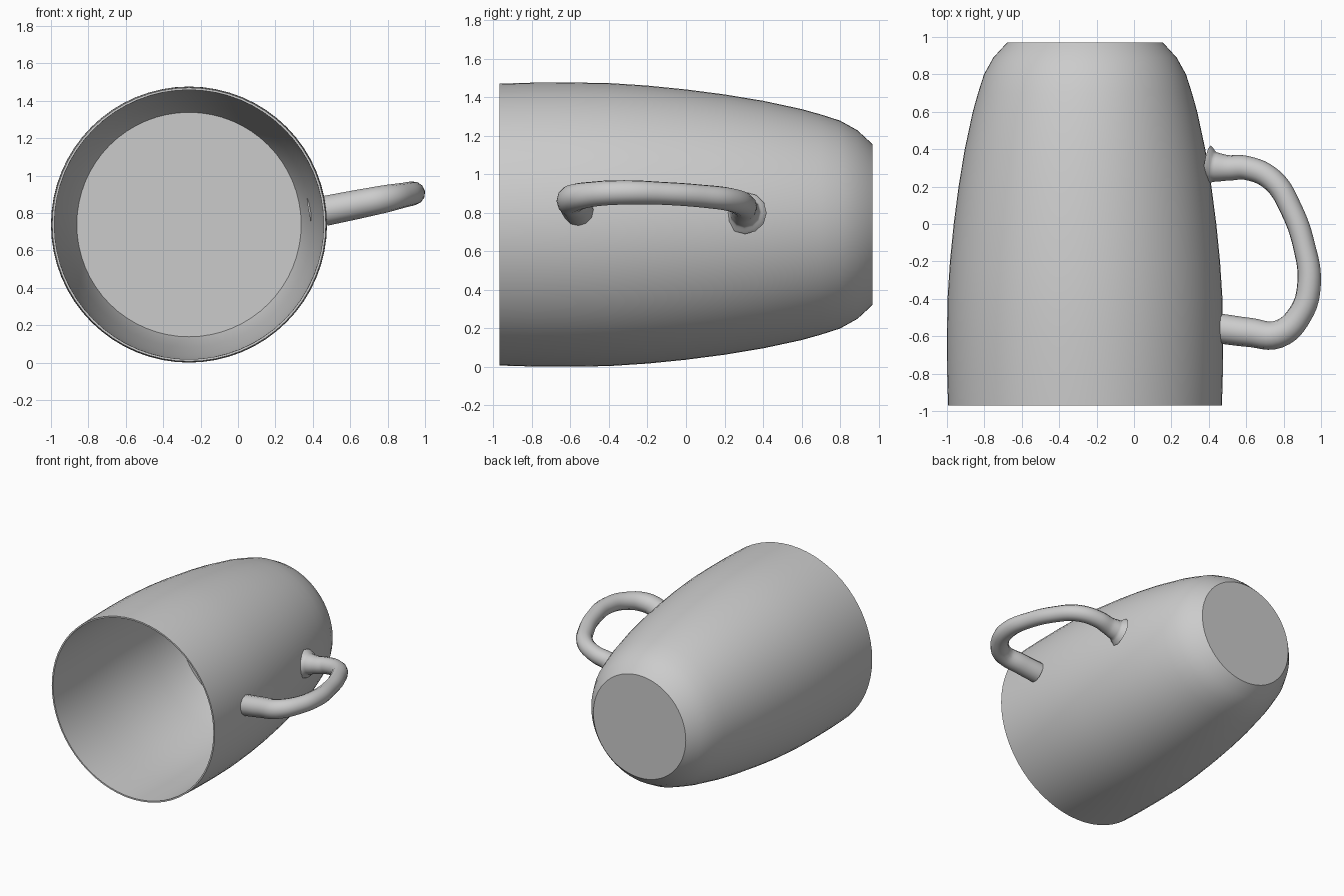
import bpy, bmesh, math
from mathutils import Matrix, Vector

if "Cube" in bpy.data.objects:
    bpy.data.objects.remove(bpy.data.objects["Cube"], do_unlink=True)

CX, CZ = -0.262, 0.738   # mug axis, running along y

clay = bpy.data.materials.new("light grey ceramic")
clay.use_nodes = True
grey = (0.6, 0.6, 0.6, 1)
clay.diffuse_color = grey
clay.node_tree.nodes["Principled BSDF"].inputs["Base Color"].default_value = grey


def smooth(obj, angle):
    bpy.ops.object.select_all(action='DESELECT')
    obj.select_set(True)
    bpy.context.view_layer.objects.active = obj
    bpy.ops.object.shade_smooth_by_angle(angle=math.radians(angle))


# Mug body: one closed profile (radius, y) spun around the axis
outer = [(0, 0.97), (0.415, 0.97), (0.435, 0.95), (0.49, 0.89), (0.54, 0.8),
         (0.572, 0.7), (0.6, 0.6), (0.643, 0.4), (0.676, 0.2), (0.702, 0),
         (0.722, -0.2), (0.735, -0.4), (0.738, -0.6), (0.737, -0.8), (0.732, -0.97)]
inner = [(0.72, -0.97), (0.719, -0.8), (0.718, -0.6), (0.714, -0.4), (0.702, -0.2),
         (0.682, 0), (0.656, 0.2), (0.622, 0.4), (0.6, 0.47), (0, 0.47)]
bm = bmesh.new()
ring = [bm.verts.new((CX + r, y, CZ)) for r, y in outer + inner]
edges = [bm.edges.new(pair) for pair in zip(ring, ring[1:])]
bmesh.ops.spin(bm, geom=ring + edges, cent=(CX, 0, CZ), axis=(0, 1, 0),
               angle=math.tau, steps=64)
bmesh.ops.remove_doubles(bm, verts=bm.verts, dist=0.0005)
bmesh.ops.recalc_face_normals(bm, faces=bm.faces)
mesh = bpy.data.meshes.new("mug_body")
bm.to_mesh(mesh)
bm.free()
body = bpy.data.objects.new("mug_body", mesh)
bpy.context.collection.objects.link(body)
mesh.materials.append(clay)
smooth(body, 40)

# Handle: a round tube along a tilted loop, flared where it meets the wall (x, y, radius)
path = [(0.395, 0.31, 0.11), (0.43, 0.305, 0.08), (0.5, 0.3, 0.068), (0.6, 0.3, 0.064),
        (0.74, 0.235, 0.062), (0.84, 0.08, 0.06), (0.91, -0.12, 0.06),
        (0.936, -0.32, 0.064), (0.89, -0.48, 0.066), (0.77, -0.59, 0.074),
        (0.62, -0.58, 0.078), (0.465, -0.56, 0.08)]
curve = bpy.data.curves.new("handle", 'CURVE')
curve.dimensions = '3D'
curve.bevel_depth = 1
curve.bevel_resolution = 4
curve.resolution_u = 6
curve.use_fill_caps = True
spline = curve.splines.new('BEZIER')
spline.bezier_points.add(len(path) - 1)
for point, (x, y, r) in zip(spline.bezier_points, path):
    point.co = (x, y, 0.812 + 0.2 * (x - 0.47))
    point.radius = r
    point.handle_left_type = point.handle_right_type = 'AUTO'
handle = bpy.data.objects.new("handle", curve)
bpy.context.collection.objects.link(handle)
curve.materials.append(clay)
bpy.ops.object.select_all(action='DESELECT')
handle.select_set(True)
bpy.context.view_layer.objects.active = handle
bpy.ops.object.convert(target='MESH')
smooth(bpy.context.view_layer.objects.active, 50)
